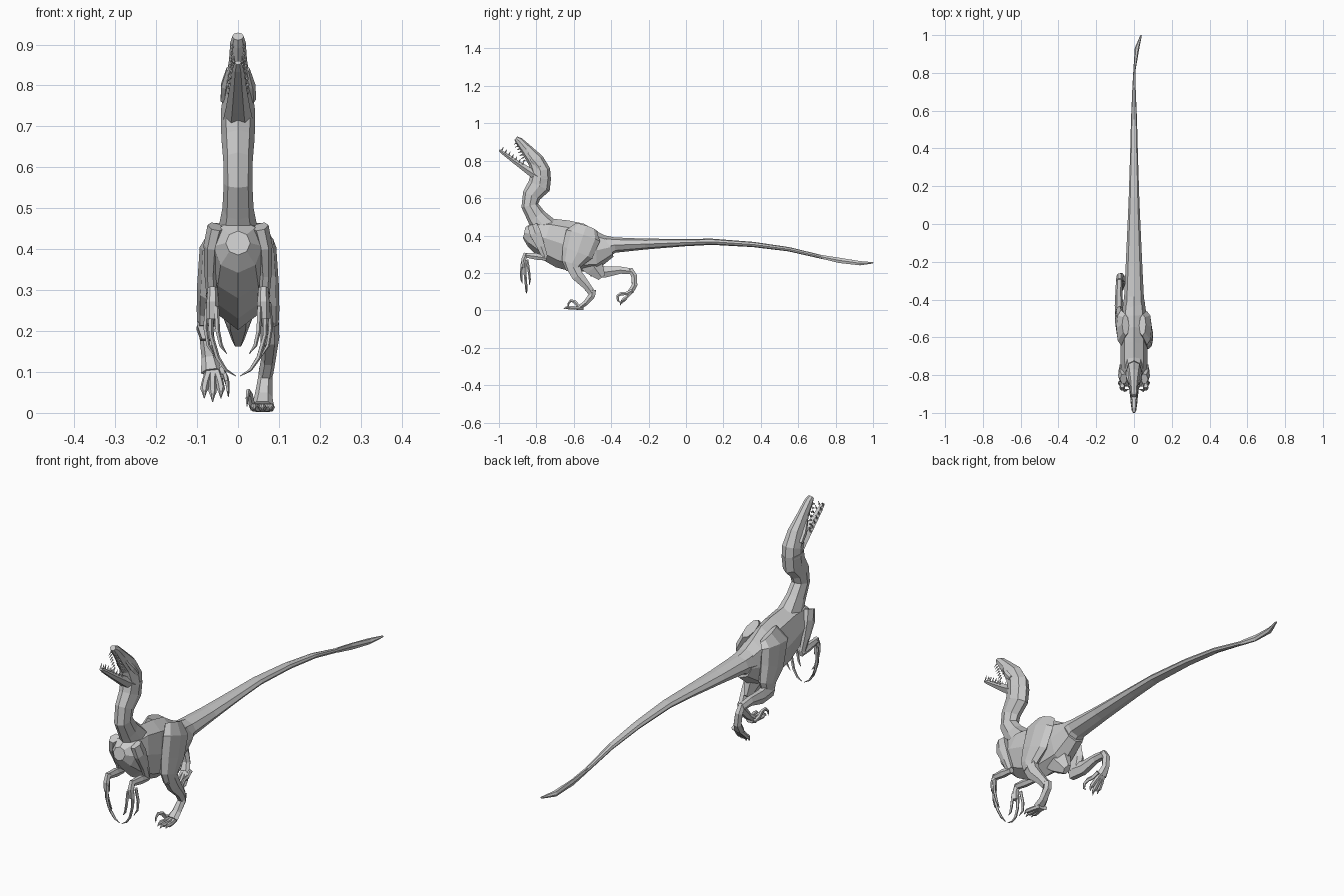
import bpy, bmesh, math
from mathutils import Vector


def tube(name, pts, n=6):
    """Faceted tube through (x, y, z, half_width, half_depth) stations."""
    bm = bmesh.new()
    c = [Vector(p[:3]) for p in pts]
    rings = []
    for i, p in enumerate(pts):
        t = (c[min(i + 1, len(c) - 1)] - c[max(i - 1, 0)]).normalized()
        side = (Vector((1, 0, 0)) - t * t.x).normalized()
        up = t.cross(side)
        ring = []
        for k in range(n):
            a = 2 * math.pi * k / n
            ring.append(bm.verts.new(c[i] + side * p[3] * math.cos(a) + up * p[4] * math.sin(a)))
        rings.append(ring)
    for a, b in zip(rings, rings[1:]):
        for k in range(n):
            bm.faces.new((a[k], a[(k + 1) % n], b[(k + 1) % n], b[k]))
    bm.faces.new(rings[0])
    bm.faces.new(rings[-1])
    bmesh.ops.recalc_face_normals(bm, faces=bm.faces)
    me = bpy.data.meshes.new(name)
    bm.to_mesh(me)
    bm.free()
    ob = bpy.data.objects.new(name, me)
    bpy.context.collection.objects.link(ob)
    return ob


def profile(rows):
    """Stations from (y, top, bottom, half_width)."""
    return [(0, y, (t + b) / 2, w, (t - b) / 2) for y, t, b, w in rows]


# Torso, tapering into the tail
tube("torso", profile([
    (-.865, .445, .385, .03), (-.83, .475, .34, .06), (-.75, .495, .275, .07),
    (-.66, .485, .225, .072), (-.57, .465, .20, .07), (-.48, .425, .215, .066),
    (-.40, .392, .285, .055)]), 8)
tube("pelvis", [(0, -.55, .30, .05, .08), (0, -.49, .23, .035, .06), (0, -.45, .175, .014, .025)])
tube("tail", profile([
    (-.46, .41, .26, .058), (-.38, .39, .308, .052), (-.22, .383, .325, .044),
    (0, .382, .343, .034), (.14, .383, .35, .028), (.36, .366, .338, .021),
    (.55, .338, .315, .016), (.74, .292, .272, .008)]), 8)
tube("tail_tip", [(0, .72, .287, .009, .011), (.003, .82, .267, .006, .016),
                  (.016, .93, .252, .012, .013), (.038, 1.0, .254, .004, .004)])

# Neck and open-mouthed head
tube("neck", [(0, -.755, .44, .05, .07), (0, -.80, .50, .038, .052), (0, -.835, .56, .035, .046),
              (0, -.825, .615, .036, .05), (0, -.785, .665, .04, .062), (0, -.775, .72, .042, .055)], 8)
tube("upper_head", [(0, -.785, .66, .04, .05), (0, -.777, .705, .042, .055), (0, -.778, .745, .041, .053),
                    (0, -.803, .80, .033, .044), (0, -.855, .862, .022, .03),
                    (0, -.892, .905, .019, .021), (0, -.91, .92, .014, .012)], 8)
tube("lower_jaw", [(0, -.785, .71, .038, .03), (0, -.845, .748, .029, .022),
                   (0, -.92, .80, .02, .015), (0, -.975, .84, .014, .011), (0, -.998, .856, .008, .006)])

for s in (-1, 1):
    tube("brow_ridge", [(s * .036, -.785, .765, .008, .012), (s * .033, -.815, .80, .010, .014),
                        (s * .024, -.845, .84, .005, .008)], 5)
    # Rows of teeth on both jaws
    for i in range(7):
        f = i / 6
        x, y, z = s * (.025 - .011 * f), -.855 - .045 * f, .803 + .092 * f
        y -= .004
        tube("upper_tooth", [(x, y, z, .004, .005), (x, y - .017, z - .008, .0006, .0006)], 4)
        x, y, z = s * (.022 - .012 * f), -.875 - .11 * f, .78 + .075 * f
        tube("lower_tooth", [(x, y, z, .004, .005), (x, y + .009, z + .018, .0006, .0006)], 4)

    # Arms folded under the chest, hands hanging down
    tube("upper_arm", [(s * .055, -.82, .455, .02, .03), (s * .066, -.805, .41, .018, .035),
                       (s * .068, -.775, .34, .014, .024), (s * .064, -.755, .285, .013, .018)])
    tube("forearm", [(s * .064, -.745, .278, .012, .014), (s * .063, -.80, .288, .016, .02),
                     (s * .062, -.86, .295, .013, .014)])
    tube("hand", [(s * .062, -.855, .305, .012, .014), (s * .062, -.868, .27, .015, .015),
                  (s * .062, -.866, .23, .015, .012)])
    tube("long_finger", [(s * .068, -.862, .25, .008, .009), (s * .066, -.86, .19, .006, .008),
                         (s * .05, -.855, .135, .006, .007), (s * .03, -.853, .105, .004, .006),
                         (s * .005, -.853, .09, .001, .001)], 5)
    tube("outer_finger", [(s * .075, -.85, .27, .006, .008), (s * .08, -.84, .21, .006, .007),
                          (s * .073, -.835, .165, .005, .006), (s * .055, -.837, .135, .001, .001)], 5)
    tube("inner_finger", [(s * .053, -.875, .26, .007, .008), (s * .05, -.882, .20, .006, .007),
                          (s * .042, -.88, .165, .005, .006), (s * .028, -.875, .145, .001, .001)], 5)

    # Thigh muscle over the hip
    knee = (.076, -.605, .215) if s > 0 else (-.076, -.49, .21)
    tube("thigh", [(s * .045, -.535, .445, .02, .06), (s * .068, -.55, .40, .026, .095),
                   (s * .072, (-.555 + knee[1]) / 2, .31, .028, .085),
                   (s * .075, knee[1] - .005 * s, .25, .026, .055), (*knee, .023, .036)], 8)

# Planted leg
tube("planted_shin", [(.076, -.605, .235, .023, .042), (.078, -.58, .185, .023, .036),
                      (.074, -.53, .13, .018, .024), (.068, -.505, .095, .018, .022)])
tube("planted_foot", [(.068, -.498, .11, .016, .02), (.066, -.503, .08, .018, .021),
                      (.062, -.535, .04, .022, .016), (.06, -.565, .018, .028, .014)])
# Raised leg
tube("raised_shin", [(-.076, -.505, .215, .024, .04), (-.08, -.43, .205, .022, .034),
                     (-.08, -.35, .215, .018, .022), (-.077, -.29, .208, .018, .018)])
tube("raised_foot", [(-.077, -.30, .22, .015, .016), (-.076, -.277, .185, .018, .018),
                     (-.07, -.275, .135, .019, .017), (-.065, -.295, .10, .026, .017)])


def toes(name, base, way, tip_rise, sickle):
    """Three clawed toes along a direction plus the curled inner claw."""
    b, d = Vector(base), Vector(way)
    up = Vector((0, d.z, -d.y)).normalized()
    s = 1 if b.x > 0 else -1
    for k in (-1, 0, 1):
        o = Vector((k * .017, 0, 0))
        ln = 1 if k == 0 else .88
        path = [(0, .4, .011, .013), (.45, 1, .010, .010), (.72, 1.2, .010, .011),
                (.85, 1.2, .006, .007), (1, 1.2, .001, .001)]
        lift = (0, 0, .002, tip_rise, -.004)
        tube(name + "_toe", [(*(b + d * f * ln + o * m + up * h), w, t)
                             for (f, m, w, t), h in zip(path, lift)])
    hook = [(0, 0, .009, .011), (.3, .012, .008, .010), (.5, .034, .007, .010),
            (.72, .04, .006, .008), (.88, .024, .004, .006), (.9, .004, .001, .001)]
    tube(name + "_sickle_claw", [(*(b + d * f * sickle + up * h - Vector((s * (.022 + .018 * f), 0, 0))), w, t)
                                 for f, h, w, t in hook], 5)


toes("planted", (.06, -.55, .013), (0, -.105, -.002), .004, .85)
toes("raised", (-.062, -.288, .105), (0, -.066, -.076), .004, 1.0)
